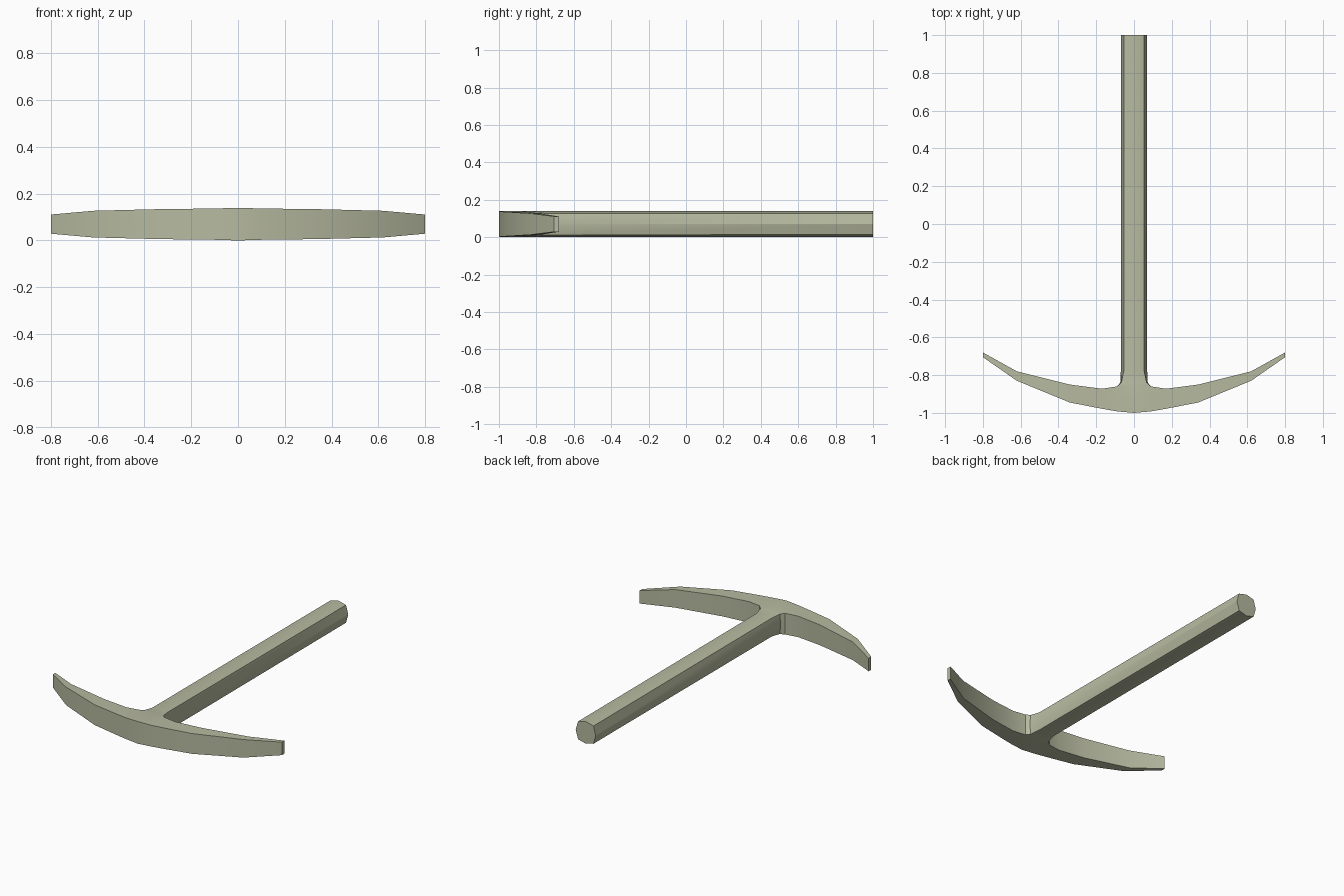
import bpy, bmesh, math

if "Cube" in bpy.data.objects:
    bpy.data.objects.remove(bpy.data.objects["Cube"], do_unlink=True)

mat = bpy.data.materials.new("grey_olive")
mat.use_nodes = True
COLOUR = (0.47, 0.49, 0.35, 1)
mat.diffuse_color = COLOUR
mat.node_tree.nodes["Principled BSDF"].inputs["Base Color"].default_value = COLOUR

MID = 0.07  # height of the plane of symmetry
bm = bmesh.new()


def loft(sections, skip=lambda i, k: False):
    """Bridge matching closed sections, leaving out faces the rule skips."""
    rings = [[bm.verts.new(p) for p in s] for s in sections]
    n = len(rings[0])
    for i, (a, b) in enumerate(zip(rings, rings[1:])):
        for k in range(n):
            if not skip(i, k):
                bm.faces.new((a[k], a[(k + 1) % n], b[(k + 1) % n], b[k]))
    return rings


# Curved head: x, front y, back y, half height
half = [(0.09, -0.992, -0.86, 0.067), (0.17, -0.978, -0.872, 0.066),
        (0.34, -0.945, -0.85, 0.064), (0.62, -0.83, -0.78, 0.057),
        (0.8, -0.705, -0.68, 0.041)]
stations = [(-x, f, b, h) for x, f, b, h in reversed(half)]
stations += [(0, -1.0, -0.86, 0.07)] + half


def head_section(x, front, back, h):
    return [(x, front, MID + h), (x, front, MID), (x, front, MID - h),
            (x, back, MID - h), (x, back, MID), (x, back, MID + h)]


centre = len(half)
head = loft([head_section(*s) for s in stations],
            lambda i, k: i in (centre - 1, centre) and k in (3, 4))
bm.faces.new(head[0])
bm.faces.new(head[-1])

# Eight-sided handle flaring into the head: y, corner x, corner height, side x
flare = [(1.0, 0.054, 0.056, 0.07), (-0.78, 0.054, 0.058, 0.07),
         (-0.84, 0.067, 0.063, 0.073), (-0.86, 0.09, 0.067, 0.09)]


def handle_section(y, cx, cz, sx):
    return [(0, y, MID + 0.07), (cx, y, MID + cz), (sx, y, MID), (cx, y, MID - cz),
            (0, y, MID - 0.07), (-cx, y, MID - cz), (-sx, y, MID), (-cx, y, MID + cz)]


handle = loft([handle_section(*s) for s in flare])
bm.faces.new(handle[0])

# Weld both parts into one solid
bmesh.ops.remove_doubles(bm, verts=bm.verts, dist=0.0005)
bmesh.ops.recalc_face_normals(bm, faces=bm.faces)
mesh = bpy.data.meshes.new("pick_head_and_handle")
bm.to_mesh(mesh)
bm.free()
mesh.materials.append(mat)
pick = bpy.data.objects.new("pick_head_and_handle", mesh)
bpy.context.collection.objects.link(pick)

bpy.ops.object.select_all(action="DESELECT")
pick.select_set(True)
bpy.context.view_layer.objects.active = pick
bpy.ops.object.shade_smooth_by_angle(angle=math.radians(31))
